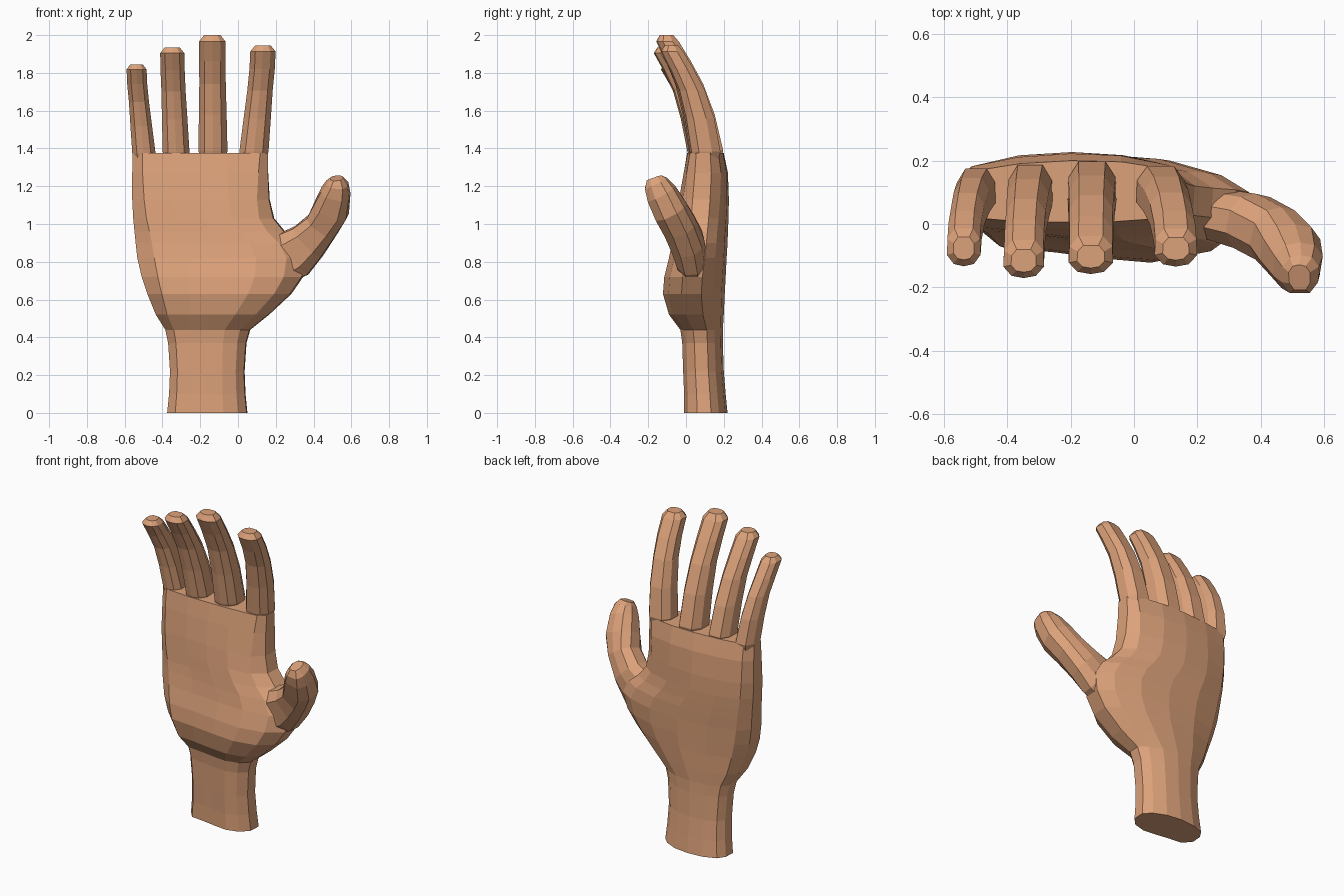
import bpy, bmesh
from mathutils import Vector

skin = bpy.data.materials.new("skin")
skin.diffuse_color = (0.72, 0.36, 0.195, 1)


def loft(name, rings, cap_start=True):
    """Skin a list of equal-length point rings into a flat-shaded tube."""
    bm = bmesh.new()
    vs = [[bm.verts.new(p) for p in r] for r in rings]
    n = len(rings[0])
    for a, b in zip(vs, vs[1:]):
        for i in range(n):
            j = (i + 1) % n
            bm.faces.new((a[i], a[j], b[j], b[i]))
    if cap_start:
        bm.faces.new(vs[0][::-1])
    bm.faces.new(vs[-1])
    bmesh.ops.recalc_face_normals(bm, faces=bm.faces[:])
    me = bpy.data.meshes.new(name)
    bm.to_mesh(me)
    bm.free()
    me.materials.append(skin)
    ob = bpy.data.objects.new(name, me)
    bpy.context.collection.objects.link(ob)
    return ob


# Palm and wrist: a rounded section turning boxier towards the knuckles,
# scaled to (z, left, right, front, back)
rounded = [(0, .36), (.01, .64), (.08, .84), (.27, .97), (.5, 1), (.72, .95), (.9, .8),
           (1, .62), (.99, .3), (.88, .09), (.7, 0), (.5, .04), (.3, .1), (.1, .14)]
boxy = [(0, .3), (0, .62), (.06, .83), (.27, .95), (.5, 1), (.72, .98), (.94, .86),
        (1, .64), (1, .27), (.94, .1), (.7, .04), (.5, .03), (.3, .03), (.07, .1)]
palm_rings = [
    (0.00, -.375, .05, -.01, .22), (0.10, -.365, .04, -.01, .21), (0.22, -.36, .035, -.015, .2),
    (0.37, -.37, .045, -.02, .195), (0.44, -.385, .065, -.03, .195), (0.52, -.435, .165, -.09, .2),
    (0.63, -.48, .283, -.122, .205), (0.72, -.51, .345, -.115, .21), (0.82, -.533, .365, -.09, .215),
    (0.90, -.542, .32, -.075, .22), (0.96, -.548, .25, -.065, .222), (1.03, -.555, .192, -.055, .225),
    (1.13, -.56, .168, -.042, .227), (1.27, -.56, .16, -.02, .222), (1.375, -.557, .16, 0, .2)]
rings = []
for z, l, r, f, b in palm_rings:
    k = min(1, max(0, (z - .95) / .4))
    sec = [(u + (p - u) * k, v + (q - v) * k) for (u, v), (p, q) in zip(rounded, boxy)]
    rings.append([(l + (r - l) * u, f + (b - f) * v, z) for u, v in sec])
loft("palm_and_wrist", rings)

# Fingers: rings of (height fraction, depth centre, depth half-thickness, scale)
outline = [(-1, -.4), (-.6, -.88), (0, -1), (.6, -.88), (1, -.4), (.97, .45), (.55, 1), (-.55, 1), (-.97, .45)]
bend = [(0, .107, .088, .82), (.1, .104, .092, .99), (.38, .066, .085, 1), (.62, .016, .074, 1),
        (.8, -.042, .066, 1), (.95, -.098, .06, 1), (1, -.103, .058, .62)]


def finger(name, base_x, tip_x, base_w, tip_w, top, base_h, dy_base, dy_tip):
    rings = []
    for t, y, h, s in bend:
        x = base_x + (tip_x - base_x) * min(1, t * 1.15)
        w = (base_w + (tip_w - base_w) * min(1, t * 1.6)) * s
        h *= (base_h + (1 - base_h) * t) * s
        z = 1.32 + (top - 1.32) * t
        y += dy_base + (dy_tip - dy_base) * t
        rings.append([(x + u * w, y + v * h, z) for u, v in outline])
    loft(name, rings, False)


finger("index_finger", .078, .132, .08, .067, 1.945, .88, -.006, .025)
finger("middle_finger", -.132, -.136, .079, .070, 2.0, 1, .002, .0)
finger("ring_finger", -.325, -.348, .073, .064, 1.935, .98, -.006, -.013)
finger("little_finger", -.493, -.537, .064, .053, 1.845, .83, -.01, .026)

# Thumb: rings of (centre, in-plane half-width, thickness half-width), square to the path
path = [((.19, .03, .76), .10, .06), ((.285, .03, .835), .135, .08), ((.37, .01, .905), .108, .088),
        ((.445, -.03, .99), .09, .09), ((.492, -.08, 1.075), .096, .09),
        ((.516, -.13, 1.165), .078, .082), ((.525, -.158, 1.215), .058, .066), ((.522, -.168, 1.243), .034, .042)]
pts = [Vector(p[0]) for p in path]
thumb_rings = []
for i, (c, w, h) in enumerate(path):
    t = (pts[min(i + 1, len(pts) - 1)] - pts[max(i - 1, 0)]).normalized()
    side = t.cross(Vector((0, -1, 0))).normalized()
    up = side.cross(t).normalized()
    thumb_rings.append([pts[i] + side * u * w + up * v * h for u, v in outline])
loft("thumb", thumb_rings, False)
